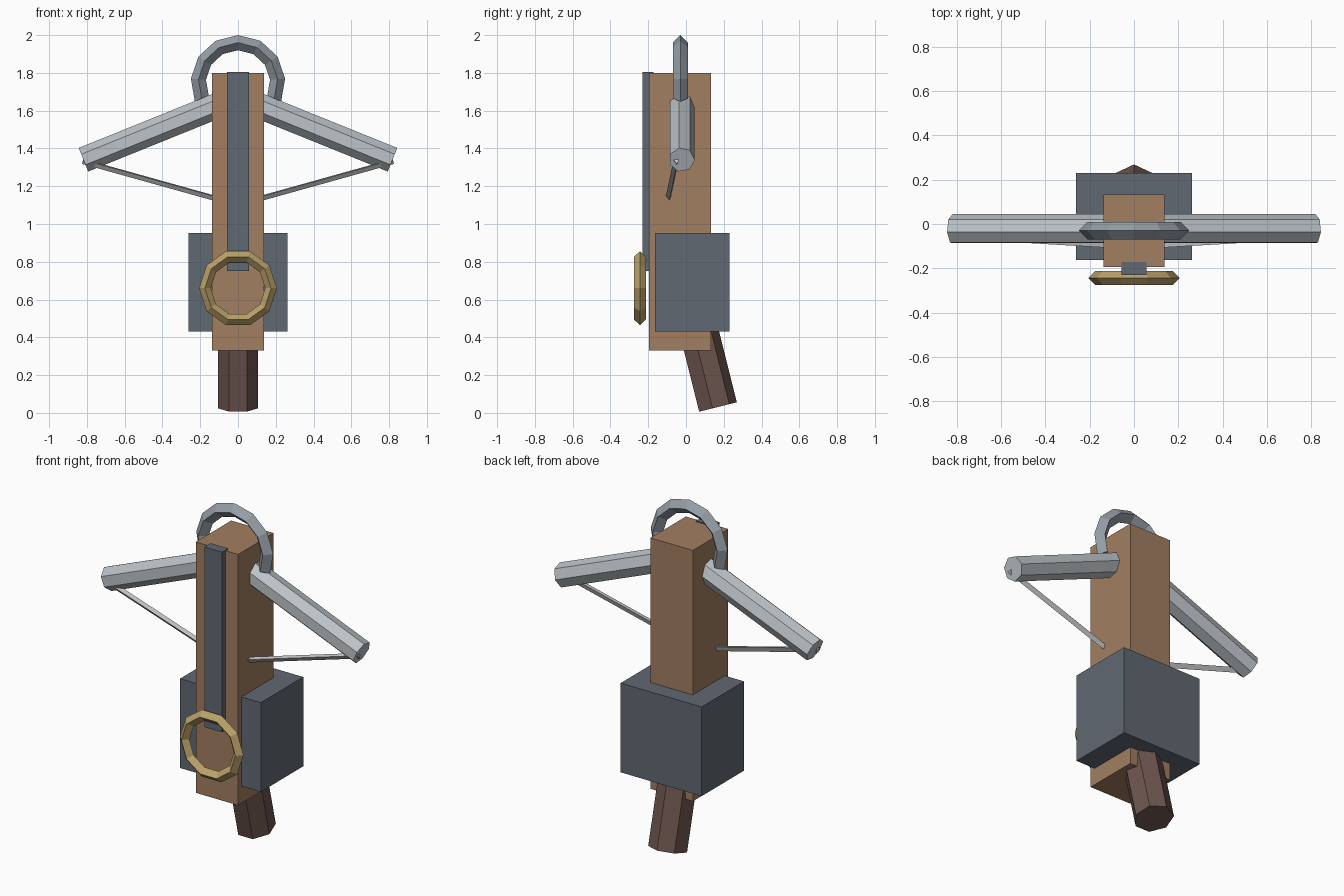
import bpy, bmesh
from math import sin, cos, radians, pi
from mathutils import Vector

if "Cube" in bpy.data.objects:
    bpy.data.objects.remove(bpy.data.objects["Cube"])


def material(name, rgb):
    m = bpy.data.materials.new(name)
    m.diffuse_color = (*rgb, 1)
    m.use_nodes = True
    m.node_tree.nodes["Principled BSDF"].inputs["Base Color"].default_value = m.diffuse_color
    return m


WOOD = material("wood", (0.36, 0.21, 0.12))
DARK_WOOD = material("dark_wood", (0.15, 0.09, 0.075))
IRON = material("iron", (0.12, 0.14, 0.17))
STEEL = material("steel", (0.50, 0.54, 0.57))
GREY = material("grey_steel", (0.30, 0.34, 0.38))
BRASS = material("brass", (0.50, 0.36, 0.14))
CORD = material("cord", (0.75, 0.76, 0.78))


def finish(name, bm, mat):
    bmesh.ops.recalc_face_normals(bm, faces=bm.faces)
    mesh = bpy.data.meshes.new(name)
    bm.to_mesh(mesh)
    bm.free()
    mesh.materials.append(mat)
    ob = bpy.data.objects.new(name, mesh)
    bpy.context.collection.objects.link(ob)
    return ob


def box(name, lo, hi, mat):
    bm = bmesh.new()
    bmesh.ops.create_cube(bm, size=1)
    lo, hi = Vector(lo), Vector(hi)
    for v in bm.verts:
        v.co = (lo + hi) / 2 + v.co * (hi - lo)
    finish(name, bm, mat)


def skin(bm, rings, closed):
    """Join successive vertex rings with quads; cap the ends if open."""
    n = len(rings[0])
    for i in range(len(rings) if closed else len(rings) - 1):
        a, b = rings[i], rings[(i + 1) % len(rings)]
        for j in range(n):
            k = (j + 1) % n
            bm.faces.new((a[j], a[k], b[k], b[j]))
    if not closed:
        bm.faces.new(rings[0])
        bm.faces.new(rings[-1])


def prism(name, p0, p1, r, sides, u, v, turn, mat):
    """Round bar from p0 to p1; corners start at angle turn from v towards u."""
    p0, p1, u, v = map(Vector, (p0, p1, u, v))
    d = (p1 - p0).normalized()
    u = (u - d * u.dot(d)).normalized()
    v = (v - d * v.dot(d) - u * v.dot(u)).normalized()
    bm = bmesh.new()
    angles = [radians(turn) + 2 * pi * i / sides for i in range(sides)]
    rings = [[bm.verts.new(p + r * (u * sin(t) + v * cos(t))) for t in angles]
             for p in (p0, p1)]
    skin(bm, rings, False)
    finish(name, bm, mat)


def hoop(name, center, major, minor, start, sweep, segs, mat):
    """Diamond-section ring or arc lying in the xz plane."""
    closed = sweep == 360
    c = Vector(center)
    bm = bmesh.new()
    rings = []
    for i in range(segs if closed else segs + 1):
        a = radians(start + sweep * i / segs)
        out = Vector((cos(a), 0, sin(a)))
        rings.append([bm.verts.new(c + out * (major + minor * cos(t)) + Vector((0, minor * sin(t), 0)))
                      for t in (0, pi / 2, pi, 3 * pi / 2)])
    skin(bm, rings, closed)
    finish(name, bm, mat)


# Body: stock, bolt rail, magazine block
box("stock", (-0.137, -0.195, 0.33), (0.137, 0.133, 1.80), WOOD)
box("bolt_rail", (-0.057, -0.23, 0.75), (0.057, -0.172, 1.805), IRON)
box("magazine_block", (-0.262, -0.163, 0.43), (0.262, 0.23, 0.953), IRON)

# Slanted grip
prism("grip", (0, 0.164, 0.03), (0, 0.043, 0.515), 0.108, 7, (1, 0, 0), (0, 1, 0), 0, DARK_WOOD)

# Bow limbs and string halves
for side, s in (("left", -1), ("right", 1)):
    prism(side + "_limb", (s * 0.1, -0.023, 1.63), (s * 0.818, -0.023, 1.34), 0.069, 7,
          (0, 1, 0), (0, 0, 1), -11.4, STEEL)
    prism(side + "_string", (0, -0.098, 1.105), (s * 0.821, -0.05, 1.334), 0.017, 3,
          (0, 1, 0), (0, 0, 1), -70, CORD)

# Foot stirrup at the nose and ring on the front
hoop("stirrup", (0, -0.03, 1.75), 0.21, 0.04, -24, 228, 8, GREY)
hoop("front_ring", (0, -0.244, 0.66), 0.175, 0.031, 0, 360, 10, BRASS)
